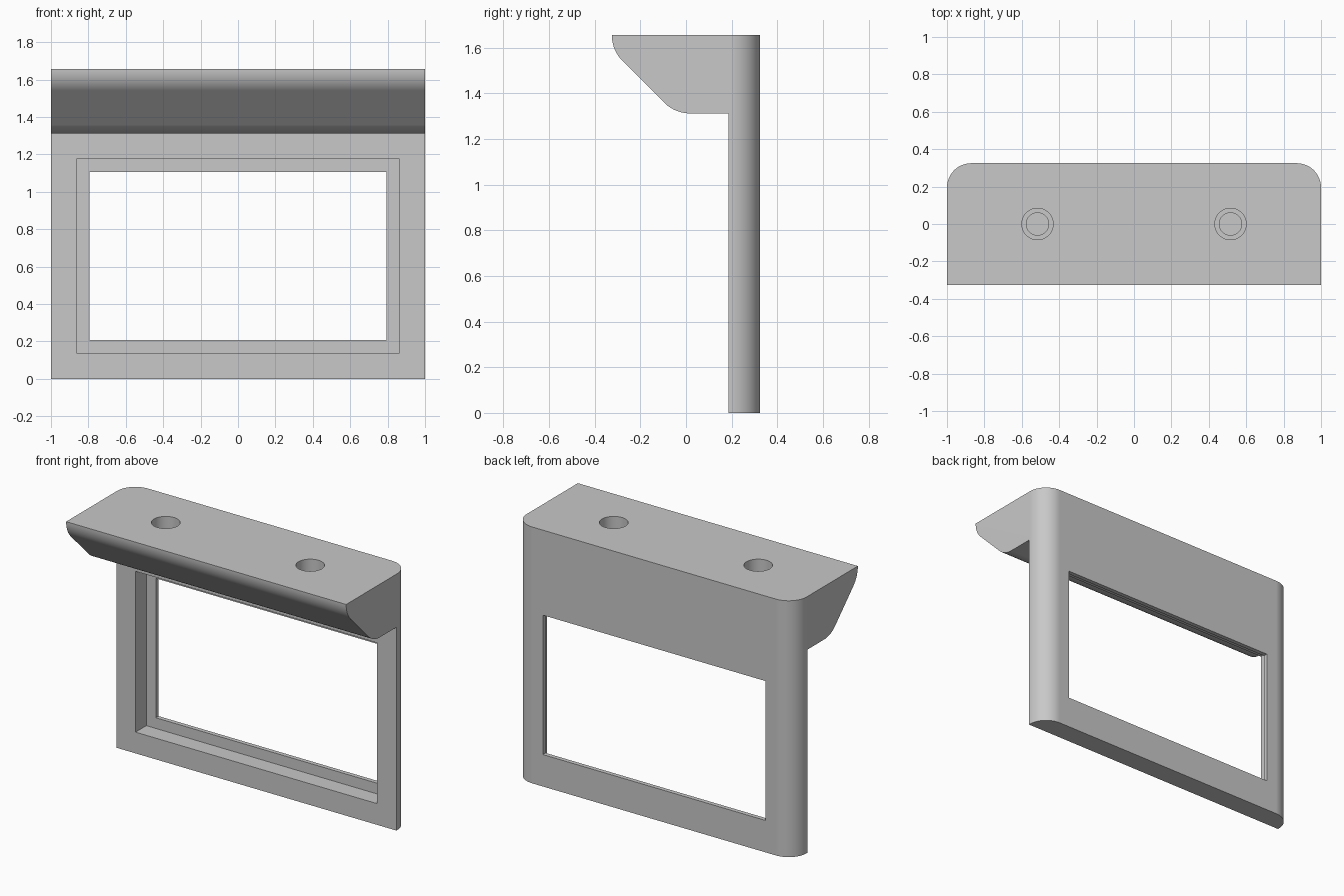
import bpy, bmesh
from math import sin, cos, radians
from mathutils import Matrix

cube = bpy.data.objects.get("Cube")
if cube:
    bpy.data.objects.remove(cube)

grey = bpy.data.materials.new("light grey")
grey.use_nodes = True
colour = (0.58, 0.58, 0.58, 1)
grey.diffuse_color = colour
grey.node_tree.nodes["Principled BSDF"].inputs["Base Color"].default_value = colour

BACK, WALL, TOP, SHELF = 0.325, 0.187, 1.655, 1.312


def make_object(name, bm):
    bmesh.ops.recalc_face_normals(bm, faces=bm.faces)
    mesh = bpy.data.meshes.new(name)
    bm.to_mesh(mesh)
    bm.free()
    mesh.materials.append(grey)
    obj = bpy.data.objects.new(name, mesh)
    bpy.context.collection.objects.link(obj)
    return obj


def arc(cy, cz, r, start, end, steps=12):
    angles = [radians(start + (end - start) * i / steps) for i in range(steps + 1)]
    return [(cy + r * cos(a), cz + r * sin(a)) for a in angles]


def box(name, x, y0, y1, z0, z1):
    bm = bmesh.new()
    bmesh.ops.create_cube(bm, size=1)
    bmesh.ops.scale(bm, vec=(2 * x, y1 - y0, z1 - z0), verts=bm.verts)
    bmesh.ops.translate(bm, vec=(0, (y0 + y1) / 2, (z0 + z1) / 2), verts=bm.verts)
    return make_object(name, bm)


def cylinder(name, x, r, z0, z1):
    bm = bmesh.new()
    bmesh.ops.create_cone(bm, cap_ends=True, segments=48, radius1=r, radius2=r,
                          depth=z1 - z0, matrix=Matrix.Translation((x, 0, (z0 + z1) / 2)))
    return make_object(name, bm)


# Side profile: upright wall with an overhanging shelf, swept across the width
profile = [(BACK, 0), (BACK, TOP)]
profile += arc(-0.165, TOP, 0.16, 180, 225)
profile += arc(0.018, SHELF + 0.16, 0.16, 225, 270)
profile += [(WALL, SHELF), (WALL, 0)]
bm = bmesh.new()
face = bm.faces.new([bm.verts.new((-1, y, z)) for y, z in profile])
sweep = bmesh.ops.extrude_face_region(bm, geom=[face])
bmesh.ops.translate(bm, vec=(2, 0, 0),
                    verts=[v for v in sweep["geom"] if isinstance(v, bmesh.types.BMVert)])

# Rounded upright corners at the back
corners = [e for e in bm.edges
           if all(abs(v.co.y - BACK) < 1e-4 for v in e.verts)
           and abs(e.verts[0].co.z - e.verts[1].co.z) > 1]
bmesh.ops.bevel(bm, geom=corners, offset=0.13, offset_type='OFFSET',
                segments=14, profile=0.5, affect='EDGES')
body = make_object("panel_bracket", bm)

# Window recess, window opening and stepped blind screw holes
cutters = [box("recess_cutter", 0.863, 0.0, 0.297, 0.137, 1.175),
           box("opening_cutter", 0.795, 0.1, 0.5, 0.206, 1.106)]
for side in (-1, 1):
    cutters.append(cylinder("counterbore_cutter", side * 0.516, 0.084, 1.46, TOP + 0.1))
    cutters.append(cylinder("screw_hole_cutter", side * 0.516, 0.06, 1.37, TOP + 0.05))

bpy.ops.object.select_all(action='DESELECT')
bpy.context.view_layer.objects.active = body
body.select_set(True)
for cutter in cutters:
    cutter.hide_render = True
    mod = body.modifiers.new("cut", 'BOOLEAN')
    mod.operation = 'DIFFERENCE'
    mod.solver = 'EXACT'
    mod.object = cutter
    bpy.ops.object.modifier_apply(modifier=mod.name)
    bpy.data.objects.remove(cutter)

# Smooth curves with crisp edges and flat large faces
bpy.ops.object.shade_smooth_by_angle()
weighted = body.modifiers.new("flat_faces", 'WEIGHTED_NORMAL')
weighted.keep_sharp = True
